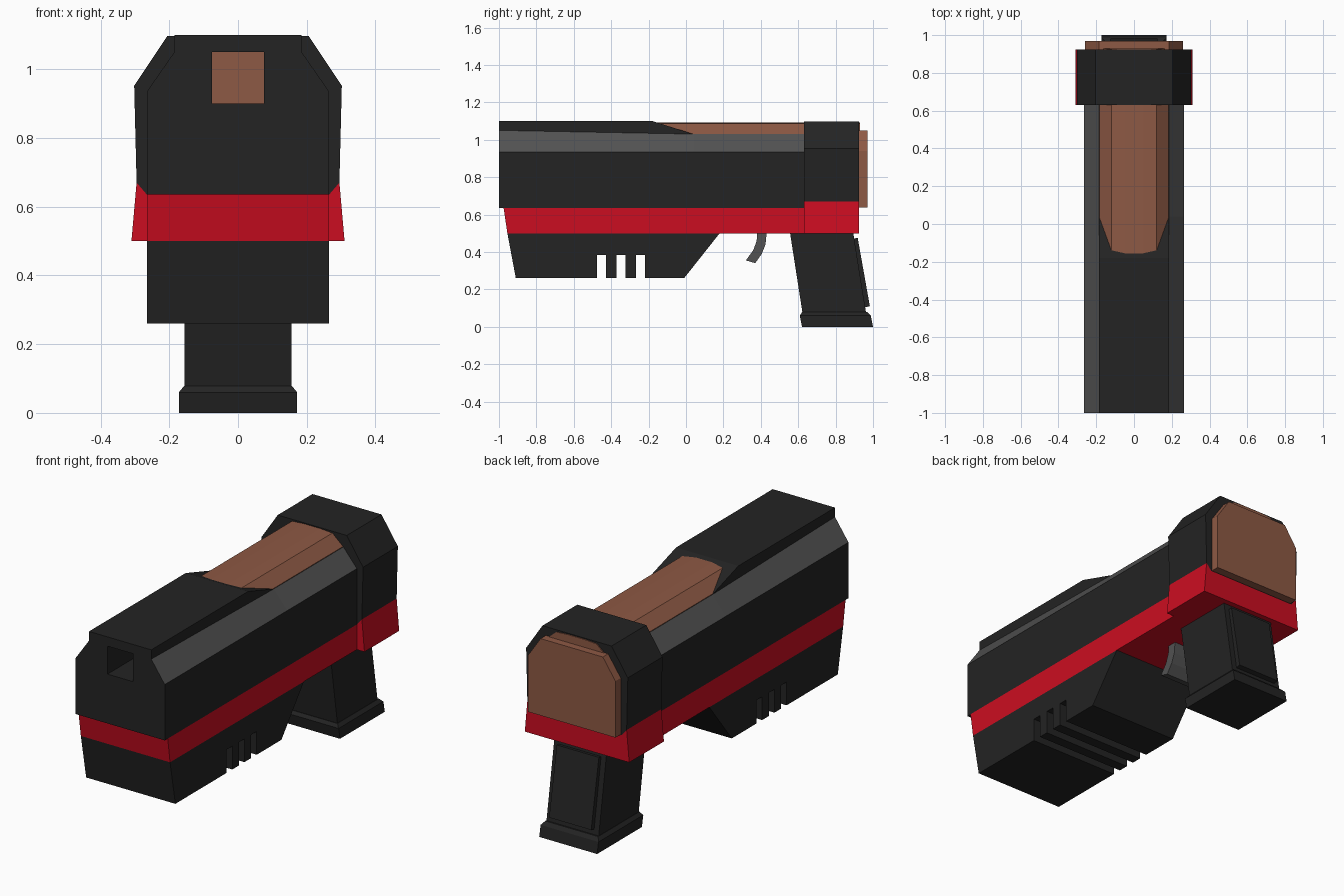
import bpy, bmesh

cube = bpy.data.objects.get("Cube")
if cube:
    bpy.data.objects.remove(cube, do_unlink=True)


def material(name, r, g, b):
    m = bpy.data.materials.new(name)
    m.use_nodes = True
    m.diffuse_color = (r, g, b, 1)
    m.node_tree.nodes["Principled BSDF"].inputs["Base Color"].default_value = (r, g, b, 1)
    return m


black = material("black", 0.017, 0.017, 0.017)
red = material("red", 0.6, 0.004, 0.015)
grey = material("grey", 0.085, 0.085, 0.085)
brown = material("brown", 0.27, 0.1, 0.058)


def loft(name, rings, mats, rule=None):
    """Join equal rings of points with flat quads and close both ends."""
    bm = bmesh.new()
    loops = [[bm.verts.new(p) for p in ring] for ring in rings]
    n = len(loops[0])
    for a, b in zip(loops, loops[1:]):
        for i in range(n):
            j = (i + 1) % n
            bm.faces.new((a[i], a[j], b[j], b[i]))
    bm.faces.new(loops[0])
    bm.faces.new(loops[-1])
    bmesh.ops.recalc_face_normals(bm, faces=bm.faces)
    bm.normal_update()
    if rule:
        for f in bm.faces:
            f.material_index = rule(f.normal)
    mesh = bpy.data.meshes.new(name)
    bm.to_mesh(mesh)
    bm.free()
    for m in mats:
        mesh.materials.append(m)
    obj = bpy.data.objects.new(name, mesh)
    bpy.context.collection.objects.link(obj)
    return obj


def mirrored(half):
    """Complete a right-hand (x, z) outline, listed bottom to top."""
    return half + [(-x, z) for x, z in reversed(half)]


def along_y(name, half, y0, y1, mat):
    outline = mirrored(half)
    return loft(name, [[(x, y, z) for x, z in outline] for y in (y0, y1)], [mat])


def across_x(name, profile, w, mat):
    return loft(name, [[(x, y, z) for y, z in profile] for x in (-w, w)], [mat])


# Main body with grey sloping shoulders
W, T = 0.265, 0.185
rings = []
for y, top in ((-1, 1.05), (0.04, 1.03), (0.7, 1.03)):
    rings.append([(x, y, z) for x, z in mirrored([(W, 0.635), (W, 0.935), (T, top)])])
body = loft("body", rings, [black, grey],
            lambda n: int(abs(n.x) > 0.5 and n.z > 0.2))

# Raised top block, sloping down towards the barrel
top_block = across_x("top_block", [(-1, 1.02), (-1, 1.1), (-0.18, 1.1),
                                   (0.04, 1.03), (0.04, 1.02)], T, black)

# Square muzzle opening
cutter = along_y("muzzle_cutter", [(0.075, 0.9), (0.075, 1.05)], -1.1, -0.28, black)
cutter.hide_render = True
cutter.hide_viewport = True
for part in (body, top_block):
    mod = part.modifiers.new("muzzle", "BOOLEAN")
    mod.object = cutter
    mod.operation = "DIFFERENCE"
    mod.solver = "EXACT"

# Barrel and rear end plate
along_y("barrel", [(0.12, 0.85), (0.183, 0.9), (0.183, 1.032), (0.12, 1.087), (0.05, 1.092)],
        -0.3, 0.93, brown)
along_y("rear_plate", [(0.26, 0.637), (0.26, 0.94), (T, 1.05)], 0.9, 0.97, brown)

# Rear cap and its red collar
along_y("rear_cap", [(W, 0.635), (0.295, 0.67), (0.302, 0.952), (0.205, 1.097)],
        0.63, 0.925, black)
loft("rear_collar", [[(x, y, z) for x, z in mirrored(
    [(0.31, 0.5), (0.295, 0.67), (W, 0.635)])] for y in (0.63, 0.925)], [red])

# Red rail under the body
across_x("red_rail", [(-0.975, 0.635), (-0.955, 0.5), (0.7, 0.5), (0.7, 0.635)], W, red)

# Lower block with three cross slots
profile = [(-0.955, 0.5), (-0.91, 0.26)]
for y in (-0.475, -0.372, -0.268):
    profile += [(y, 0.26), (y, 0.385), (y + 0.048, 0.385), (y + 0.048, 0.26)]
profile += [(-0.01, 0.26), (0.18, 0.5)]
across_x("lower_block", profile, W, black)

# Curved trigger
across_x("trigger", [(0.38, 0.51), (0.378, 0.46), (0.36, 0.41), (0.32, 0.355),
                     (0.37, 0.34), (0.405, 0.39), (0.425, 0.44), (0.432, 0.51)], 0.09, grey)

# Grip, backstrap and base
across_x("grip", [(0.555, 0.51), (0.625, 0.06), (0.965, 0.06), (0.893, 0.51)], 0.155, black)
across_x("backstrap", [(0.88, 0.47), (0.918, 0.475), (0.983, 0.11), (0.94, 0.1)], 0.125, black)
base = []
for w, y0, y1, z in ((0.172, 0.62, 1.0, 0), (0.172, 0.608, 0.988, 0.06), (0.157, 0.62, 0.97, 0.078)):
    base.append([(-w, y0, z), (w, y0, z), (w, y1, z), (-w, y1, z)])
loft("grip_base", base, [black])
